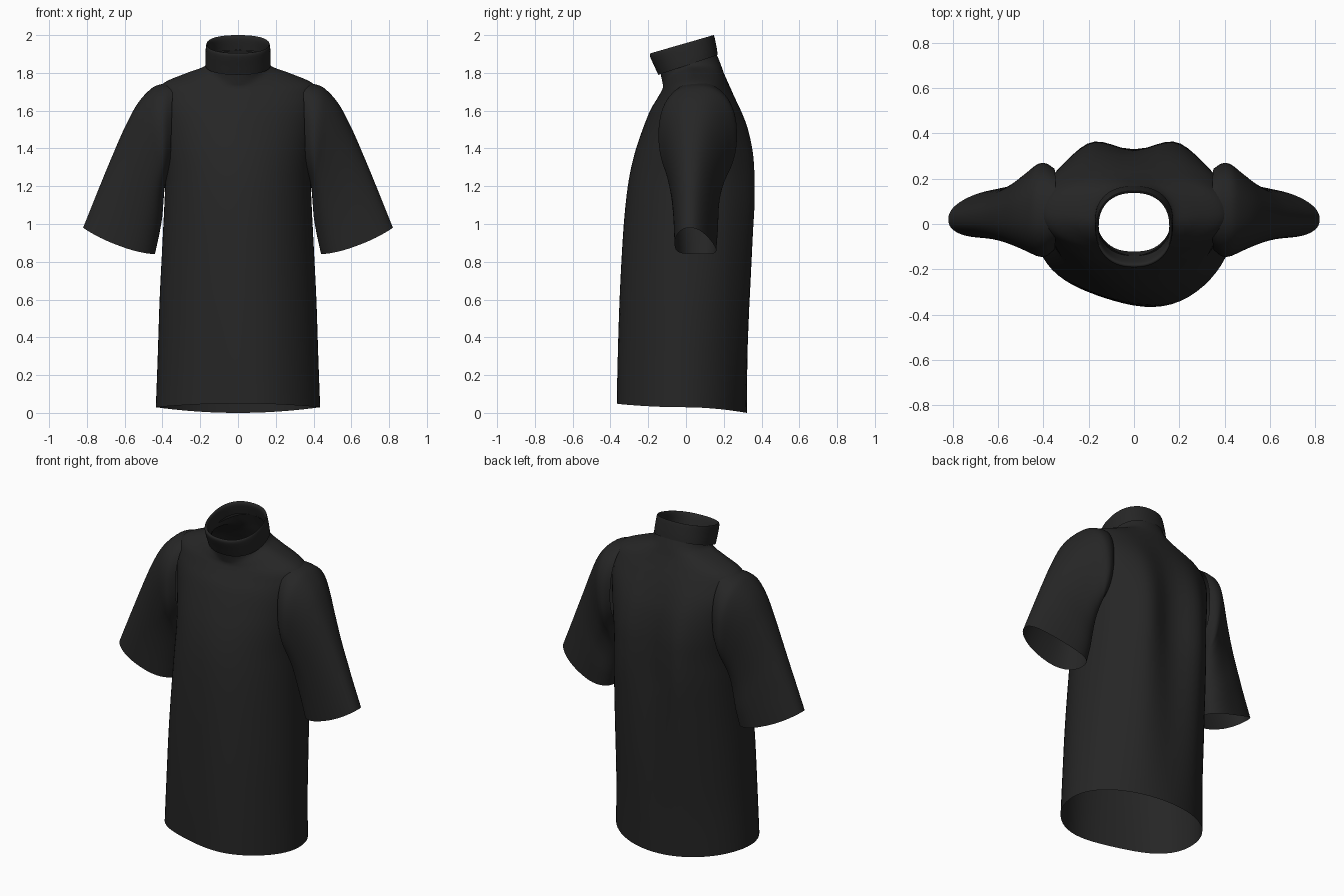
import bpy, bmesh, math

if "Cube" in bpy.data.objects:
    bpy.data.objects.remove(bpy.data.objects["Cube"])

mat = bpy.data.materials.new("black_cloth")
mat.diffuse_color = (0.019, 0.019, 0.019, 1)
mat.use_nodes = True
mat.node_tree.nodes["Principled BSDF"].inputs["Base Color"].default_value = mat.diffuse_color
SEG = 64


def smooth_rows(rows, steps):
    """Catmull-Rom interpolation between rows of parameters."""
    out = []
    for i in range(len(rows) - 1):
        a, b = rows[max(i - 1, 0)], rows[i]
        c, d = rows[i + 1], rows[min(i + 2, len(rows) - 1)]
        for k in range(steps):
            t = k / steps
            out.append([0.5 * (2 * q + (r - p) * t + (2 * p - 5 * q + 4 * r - s) * t * t
                               + (3 * q - p - 3 * r + s) * t ** 3)
                        for p, q, r, s in zip(a, b, c, d)])
    return out + [list(rows[-1])]


def power(v, n):
    return math.copysign(abs(v) ** (2 / n), v)


def loft(name, rows, ring, steps, cut=None, flip=False):
    bm = bmesh.new()
    rings = [[bm.verts.new(ring(r, 2 * math.pi * i / SEG)) for i in range(SEG)]
             for r in smooth_rows(rows, steps)]
    for a, b in zip(rings, rings[1:]):
        for i in range(SEG):
            j = (i + 1) % SEG
            f = bm.faces.new((a[i], a[j], b[j], b[i]))
            if flip:
                f.normal_flip()
    if cut:
        gone = [f for f in bm.faces if cut(f.calc_center_median())]
        bmesh.ops.delete(bm, geom=gone, context='FACES')
    me = bpy.data.meshes.new(name)
    bm.to_mesh(me)
    bm.free()
    ob = bpy.data.objects.new(name, me)
    bpy.context.collection.objects.link(ob)
    me.materials.append(mat)
    for p in me.polygons:
        p.use_smooth = True
    return ob


def torso_ring(r, t):
    """Ring with separate heights at the sides, front and back."""
    zs, zf, zb, rx, yf, yb, hollow, square = r
    s = math.sin(t)
    n = 2.0 if s < 0 else 2.0 + square
    x = rx * power(math.cos(t), n)
    y = (yf + yb) / 2 + (yb - yf) / 2 * power(s, n)
    z = zs + ((zf if s < 0 else zb) - zs) * s * s
    if s > 0:                       # hollow between two folds below the shoulder blades
        y -= hollow * math.exp(-(x / 0.1) ** 2) * s
        y += 0.6 * hollow * math.exp(-((abs(x) - 0.2) / 0.08) ** 2) * s
    else:                           # slightly lopsided drape at the front
        y -= 0.024 * max(0, 1 - z / 1.5) * math.sin(math.pi * x / rx) * -s
    return x, y, z


def collar_ring(r, t):
    """Flat ring tilted down towards the front."""
    zf, zb, rx, yf, yb = r
    s = math.sin(t)
    c = power(math.cos(t), 2.3)
    return rx * c, (yf + yb) / 2 + (yb - yf) / 2 * power(s, 2.3), \
        (zf + zb) / 2 + (zb - zf) / 2 * power(s, 2.3)


# Torso: side z, front z, back z, half width, front y, back y, hollow, squareness
torso = [
    (.03, .05, .0, .435, -.36, .322, .0, .0),
    (.30, .30, .29, .425, -.357, .335, .01, .0),
    (.60, .60, .60, .415, -.349, .35, .02, .1),
    (.90, .90, .90, .40, -.335, .36, .03, .3),
    (1.10, 1.10, 1.10, .39, -.32, .366, .04, .4),
    (1.25, 1.25, 1.25, .385, -.30, .366, .04, .4),
    (1.38, 1.38, 1.38, .395, -.27, .357, .035, .4),
    (1.50, 1.50, 1.50, .41, -.23, .332, .025, .4),
    (1.60, 1.60, 1.60, .425, -.19, .295, .015, .4),
    (1.68, 1.66, 1.69, .425, -.155, .253, .005, .3),
    (1.745, 1.70, 1.75, .395, -.132, .222, 0, .2),
    (1.80, 1.725, 1.80, .27, -.122, .20, 0, .2),
    (1.835, 1.75, 1.85, .178, -.125, .182, 0, .2),
    (1.875, 1.82, 1.92, .16, -.14, .153, 0, .2),
]
loft("shirt_body", torso, torso_ring, 6,
     cut=lambda c: abs(c.x) > .375 and 1.3 < c.z < 1.70)

# Rolled collar: inner layer up, over the fold and down the outside
collar = [
    (1.82, 1.92, .158, -.14, .153),
    (1.885, 1.98, .156, -.165, .137),
    (1.905, 2.0, .164, -.181, .145),
    (1.89, 1.985, .170, -.191, .152),
    (1.83, 1.93, .173, -.165, .163),
    (1.79, 1.895, .173, -.147, .168),
]
loft("rolled_collar", collar, collar_ring, 5)

# Sleeves: outer x, z, inner x, z, front y, back y
sleeve = [
    (.345, 1.752, .36, 1.25, -.115, .245),
    (.395, 1.743, .38, 1.22, -.142, .267),
    (.455, 1.72, .388, 1.19, -.143, .265),
    (.53, 1.64, .392, 1.15, -.122, .23),
    (.60, 1.51, .396, 1.10, -.10, .195),
    (.67, 1.35, .402, 1.03, -.08, .17),
    (.74, 1.18, .418, .94, -.067, .16),
    (.82, .98, .44, .84, -.06, .15),
]


def sleeve_ring(side):
    def ring(r, t):
        ox, oz, ix, iz, yf, yb = r
        c, s = power(math.cos(t), 2.3), power(math.sin(t), 2.3)
        k = min(1, max(0, (ox - .45) / .3))      # narrower at the outer edge of the hem
        y = (yf + yb) / 2 - .025 * k * c + (yb - yf) / 2 * s * (1 - .15 * k * c)
        z = (oz + iz) / 2 + (oz - iz) / 2 * c - .025 * k * math.sin(t) ** 2
        return side * ((ox + ix) / 2 + (ox - ix) / 2 * c), y, z
    return ring


for side, label in ((1, "left"), (-1, "right")):
    loft(label + "_sleeve", sleeve, sleeve_ring(side), 6, flip=side > 0)
